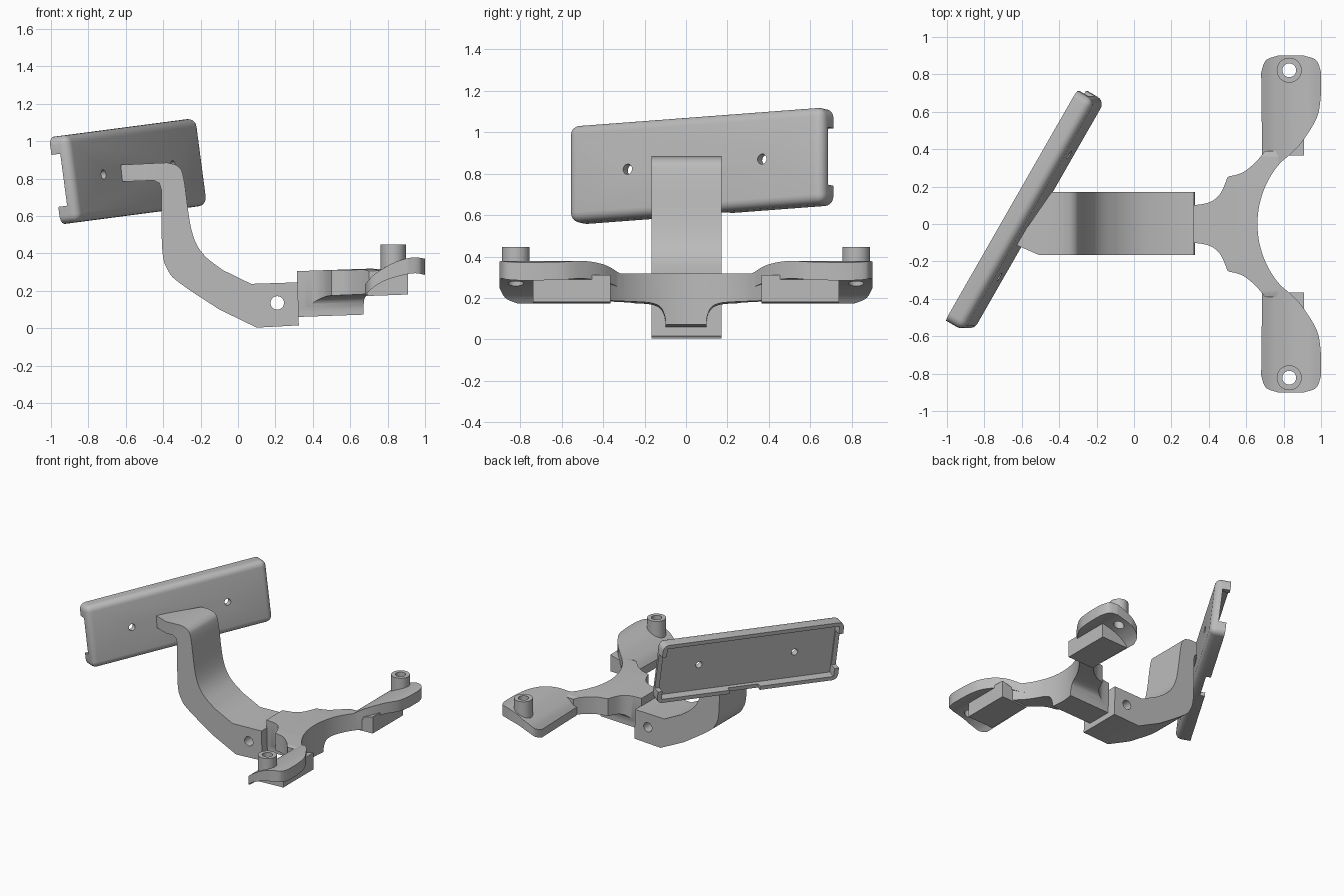
import bpy, bmesh, math
from mathutils import Matrix, Vector

old = bpy.data.objects.get("Cube")
if old:
    bpy.data.objects.remove(old, do_unlink=True)

grey = bpy.data.materials.new("plain_grey")
grey.use_nodes = True
grey.diffuse_color = (0.5, 0.5, 0.5, 1)
grey.node_tree.nodes["Principled BSDF"].inputs["Base Color"].default_value = (0.5, 0.5, 0.5, 1)


def finish(name, bm):
    bmesh.ops.recalc_face_normals(bm, faces=bm.faces)
    mesh = bpy.data.meshes.new(name)
    bm.to_mesh(mesh)
    bm.free()
    mesh.materials.append(grey)
    obj = bpy.data.objects.new(name, mesh)
    bpy.context.collection.objects.link(obj)
    return obj


def prism(name, pts, axis, lo, hi):
    """Extrude a flat outline along one axis; pts hold the other two coordinates."""
    place = {"x": lambda p: (lo, p[0], p[1]),
             "y": lambda p: (p[0], lo, p[1]),
             "z": lambda p: (p[0], p[1], lo)}[axis]
    bm = bmesh.new()
    face = bm.faces.new([bm.verts.new(place(p)) for p in pts])
    out = bmesh.ops.extrude_face_region(bm, geom=[face])
    step = Vector([(hi - lo) * (axis == a) for a in "xyz"])
    bmesh.ops.translate(bm, vec=step, verts=[v for v in out["geom"] if isinstance(v, bmesh.types.BMVert)])
    return finish(name, bm)


def box(name, lo, hi):
    return prism(name, [(lo[0], lo[1]), (hi[0], lo[1]), (hi[0], hi[1]), (lo[0], hi[1])], "z", lo[2], hi[2])


def circle(cx, cy, r, n=32):
    return [(cx + r * math.cos(math.tau * i / n), cy + r * math.sin(math.tau * i / n)) for i in range(n)]


def spline(pts, n=5):
    """Smooth curve through the given points."""
    out = []
    for i in range(len(pts) - 1):
        a, b, c, d = [Vector(pts[min(max(i + k, 0), len(pts) - 1)]) for k in (-1, 0, 1, 2)]
        for j in range(n):
            t = j / n
            out.append(tuple(0.5 * (2 * b + (c - a) * t + (2 * a - 5 * b + 4 * c - d) * t ** 2
                                    + (3 * b - a - 3 * c + d) * t ** 3)))
    return out + [tuple(pts[-1])]


def boolean(obj, tool, op="DIFFERENCE"):
    mod = obj.modifiers.new("cut", "BOOLEAN")
    mod.operation, mod.object, mod.solver = op, tool, "EXACT"
    bpy.context.view_layer.objects.active = obj
    bpy.ops.object.modifier_apply(modifier=mod.name)
    bpy.data.objects.remove(tool, do_unlink=True)


def smooth(obj, angle=32):
    bpy.ops.object.select_all(action="DESELECT")
    obj.select_set(True)
    bpy.context.view_layer.objects.active = obj
    bpy.ops.object.shade_smooth_by_angle(angle=math.radians(angle))


# Curved arm, with a wedge-shaped end that meets the tray
under = spline([(-0.41, 0.74), (-0.405, 0.42), (-0.375, 0.31), (-0.31, 0.24), (-0.1, 0.1)])
over = spline([(-0.08, 0.31), (-0.19, 0.4), (-0.25, 0.53), (-0.29, 0.8), (-0.32, 0.865), (-0.38, 0.885)])
arm = prism("curved_arm", [(-0.7, 0.87), (-0.7, 0.78), (-0.45, 0.79), (-0.42, 0.775)] + under
            + [(0.1, 0.003), (0.325, 0.015), (0.32, 0.245), (0.07, 0.237)] + over, "y", -0.167, 0.172)
boolean(arm, prism("arm_trim", [(0.5, -0.2), (0.5, 0.2), (-0.42, 0.2), (-0.635, -0.11), (-0.43, -0.2)],
                   "z", -0.1, 1.2), "INTERSECT")
boolean(arm, prism("pivot_drill", circle(0.21, 0.135, 0.036), "y", -0.3, 0.3))
smooth(arm)

# Tray: rounded shell, built flat and then tilted into place
T, L, H = 0.055, 0.71, 0.235
bm = bmesh.new()
bmesh.ops.create_cube(bm, size=1, matrix=Matrix.Diagonal((2 * T, 2 * L, 2 * H, 1)))
edges = [e for e in bm.edges if max(v.co.x for v in e.verts) > 0]
bmesh.ops.bevel(bm, geom=edges, offset=0.045, segments=5, profile=0.5, affect="EDGES")
tray = finish("tray", bm)
boolean(tray, box("recess", (-0.2, 0.035 - L, 0.03 - H), (0.01, L - 0.035, H - 0.03)))
for s in (-1, 1):
    boolean(tray, box("end_notch", (-0.2, s * L - 0.06, -0.14), (0.0, s * L + 0.06, 0.14)))
    boolean(tray, prism("screw_drill", circle(s * 0.375, 0.0, 0.025, 20), "x", -0.2, 0.2))
boolean(tray, box("bottom_notch", (-0.2, -0.1, -0.3), (-0.02, 0.14, -0.18)))
smooth(tray)
tray.matrix_world = (Matrix.Translation((-0.58, 0.07, 0.84)) @ Matrix.Rotation(math.radians(-7.5), 4, "Y")
                     @ Matrix.Rotation(math.radians(-30), 4, "Z"))

# Hub: T-shaped section trimmed to a waisted plan with a round hollow
half = [(0.1, 0.06), (0.1, 0.09)] + spline([(0.105, 0.11), (0.125, 0.145), (0.17, 0.163), (0.25, 0.168)], 4) \
    + [(0.4, 0.17), (0.4, 0.29), (0.36, 0.3), (0.2, 0.305)]
hub = prism("hub", half + [(-y, z) for y, z in reversed(half)], "x", 0.3, 1.0)
for v in hub.data.vertices:
    v.co.z += 0.035 * (v.co.x - 0.32)
side = spline([(0.315, 0.1), (0.4, 0.115), (0.46, 0.16), (0.5, 0.25)]) \
    + spline([(0.51, 0.255), (0.58, 0.275), (0.65, 0.33), (0.7, 0.39)]) + [(0.87, 0.39)]
boolean(hub, prism("hub_trim", side + [(x, -y) for x, y in reversed(side)], "z", -0.2, 0.6), "INTERSECT")
boolean(hub, prism("hollow", circle(1.16, 0, 0.5, 96), "z", -0.2, 0.6))
smooth(hub)

# Side wings: wavy pad, supporting beam and hollow peg
pad_top = spline([(0.68, 0.235), (0.72, 0.28), (0.77, 0.315), (0.84, 0.353), (0.93, 0.378), (1.0, 0.372)])
pad_low = spline([(1.0, 0.285), (0.93, 0.293), (0.8, 0.26), (0.72, 0.215), (0.68, 0.172)])
pad_plan = [(0.685, 0.37), (0.76, 0.3)] \
    + spline([(0.785, 0.33), (0.87, 0.405), (0.94, 0.5), (0.985, 0.59), (1.0, 0.7)]) \
    + spline([(1.0, 0.81), (0.975, 0.875), (0.91, 0.9)]) + spline([(0.77, 0.9), (0.705, 0.875), (0.68, 0.81)])
beam_side = [(0.69, 0.172), (0.91, 0.18), (0.91, 0.31), (0.8, 0.28), (0.72, 0.24), (0.69, 0.2)]
for s, label in ((1, "back"), (-1, "front")):
    pad = prism(label + "_pad", pad_top + pad_low, "y", s * 0.2, s * 1.0)
    boolean(pad, prism("pad_trim", [(x, s * y) for x, y in pad_plan], "z", -0.2, 0.8), "INTERSECT")
    boolean(pad, prism("bore", circle(0.83, s * 0.822, 0.037), "z", -0.2, 0.8))
    smooth(pad)
    smooth(prism(label + "_beam", beam_side, "y", s * 0.365, s * 0.74))
    peg = prism(label + "_peg", circle(0.83, s * 0.822, 0.067), "z", 0.31, 0.447)
    boolean(peg, prism("bore", circle(0.83, s * 0.822, 0.037), "z", -0.2, 0.8))
    smooth(peg)
